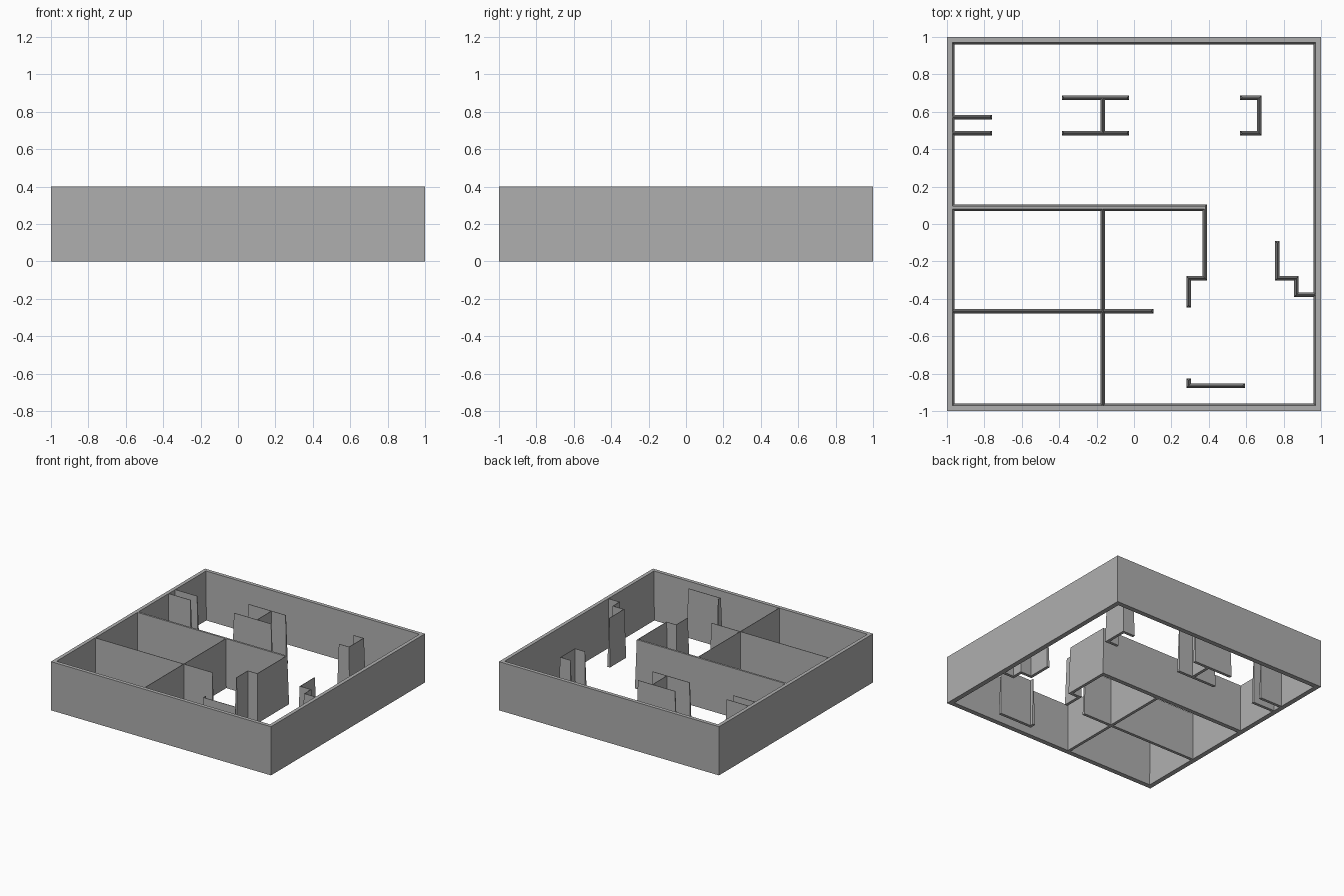
import bpy
import bmesh

HEIGHT = 0.4
DRAFT = 0.01      # how far each sloping face leans in at the top
THIN = 0.024      # partition thickness at the base
THICK = 0.036     # main dividing wall thickness at the base

if "Cube" in bpy.data.objects:
    bpy.data.objects.remove(bpy.data.objects["Cube"])

grey = bpy.data.materials.new("plain grey")
grey.use_nodes = True
colour = (0.43, 0.43, 0.43, 1)
grey.diffuse_color = colour
grey.node_tree.nodes["Principled BSDF"].inputs["Base Color"].default_value = colour


def finish(name, bm):
    bmesh.ops.recalc_face_normals(bm, faces=bm.faces)
    mesh = bpy.data.meshes.new(name)
    bm.to_mesh(mesh)
    bm.free()
    mesh.materials.append(grey)
    obj = bpy.data.objects.new(name, mesh)
    bpy.context.collection.objects.link(obj)
    return obj


def ring(bm, x0, x1, y0, y1, z):
    return [bm.verts.new((x, y, z)) for x, y in ((x0, y0), (x1, y0), (x1, y1), (x0, y1))]


def bridge(bm, a, b):
    for i in range(4):
        j = (i + 1) % 4
        bm.faces.new((a[i], a[j], b[j], b[i]))


def add_wall(bm, x0, x1, y0, y1):
    """Wall block whose four sides lean in towards the top."""
    d = DRAFT
    base = ring(bm, x0, x1, y0, y1, 0)
    top = ring(bm, x0 + d, x1 - d, y0 + d, y1 - d, HEIGHT)
    bridge(bm, base, top)
    bm.faces.new(base)
    bm.faces.new(top)


def walls(name, *runs):
    """Each run is (axis, centre line, start, end) with optional thickness."""
    bm = bmesh.new()
    for axis, centre, start, end, *width in runs:
        h = (width[0] if width else THIN) / 2
        across = (centre - h, centre + h)
        if axis == "x":
            add_wall(bm, start, end, *across)
        else:
            add_wall(bm, *across, start, end)
    return finish(name, bm)


# Outer wall: upright outside, leaning inside
bm = bmesh.new()
loops = [ring(bm, -r, r, -r, r, z) for r, z in
         ((1, 0), (1, HEIGHT), (0.97, HEIGHT), (0.97 - DRAFT, 0))]
for k in range(4):
    bridge(bm, loops[k], loops[(k + 1) % 4])
finish("outer_wall", bm)

# Rooms in the front left quarter
walls("room_back_wall", ("x", 0.087, -0.985, 0.391, THICK))
walls("room_side_wall",
      ("y", 0.379, -0.302, 0.105),
      ("x", -0.29, 0.28, 0.391),
      ("y", 0.292, -0.447, -0.278))
walls("room_divider_lengthwise", ("y", -0.167, -0.985, 0.09))
walls("room_divider_crosswise", ("x", -0.466, -0.985, 0.104))

# Free-standing partitions in the back hall
walls("alcove_walls",
      ("x", 0.572, -0.985, -0.76),
      ("x", 0.486, -0.985, -0.76))
walls("double_booth",
      ("x", 0.674, -0.385, -0.027),
      ("x", 0.486, -0.385, -0.027),
      ("y", -0.167, 0.474, 0.686))
walls("bracket_booth",
      ("x", 0.674, 0.568, 0.681),
      ("x", 0.486, 0.568, 0.681),
      ("y", 0.669, 0.474, 0.686))

# Entrance screen and stepped wall
walls("entrance_screen",
      ("x", -0.865, 0.28, 0.593),
      ("y", 0.292, -0.877, -0.825))
walls("stepped_wall",
      ("y", 0.767, -0.302, -0.09),
      ("x", -0.29, 0.755, 0.88),
      ("y", 0.868, -0.39, -0.278),
      ("x", -0.378, 0.856, 0.985))
